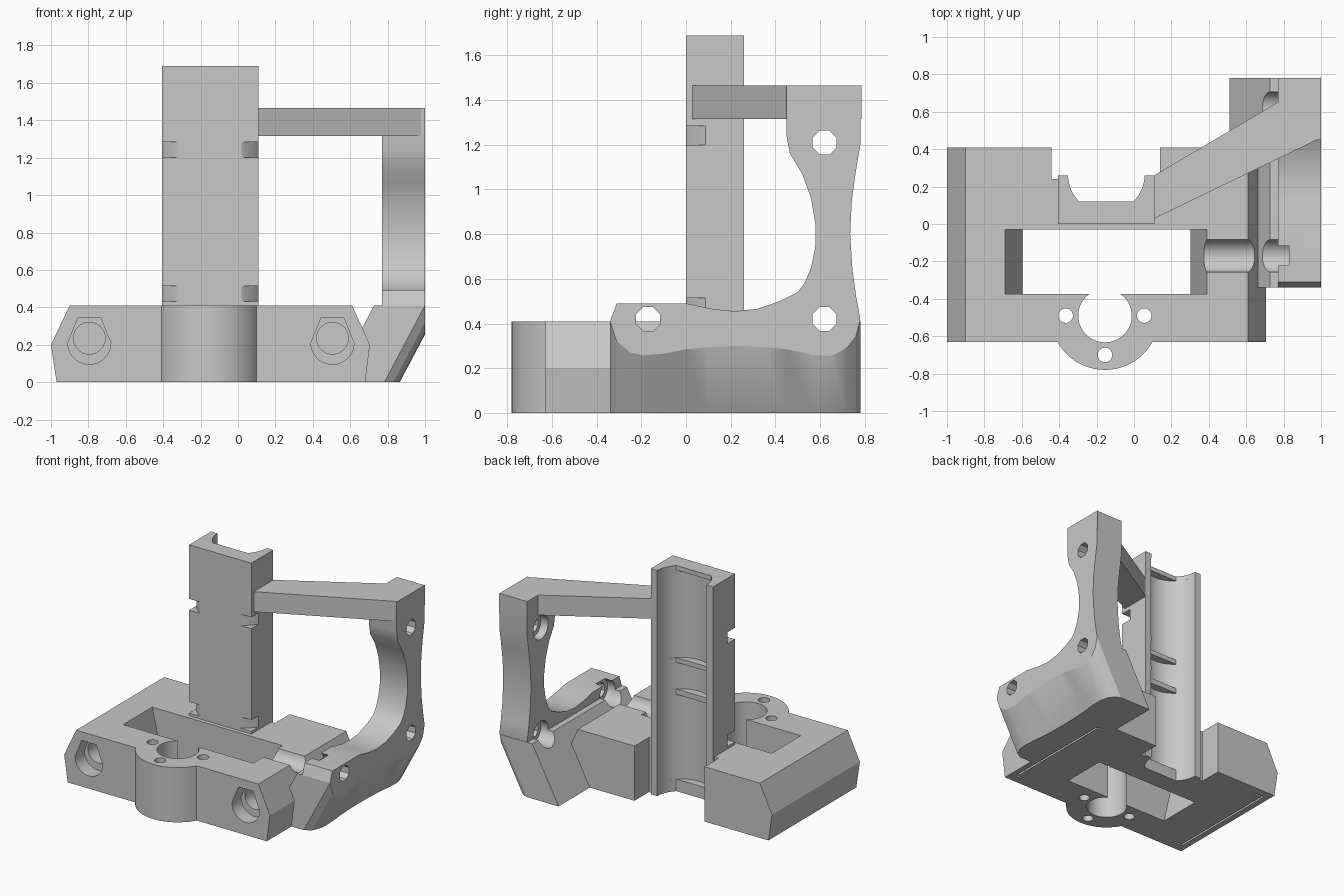
import bpy, bmesh, math
from mathutils import Vector

cube = bpy.data.objects.get("Cube")
if cube:
    bpy.data.objects.remove(cube, do_unlink=True)

grey = bpy.data.materials.new("plain grey")
grey.use_nodes = True
COLOUR = (0.58, 0.58, 0.58, 1)
grey.diffuse_color = COLOUR
grey.node_tree.nodes["Principled BSDF"].inputs["Base Color"].default_value = COLOUR


def prism(name, outline, axis, lo, hi, shear=0.0):
    """Extrude a 2D outline along an axis; shear leans a z prism toward +x."""
    bm = bmesh.new()

    def place(p, t):
        a, b = p
        if axis == "x":
            return Vector((t, a, b))
        if axis == "y":
            return Vector((a, t, b))
        return Vector((a + shear * t, b, t))

    low = [bm.verts.new(place(p, lo)) for p in outline]
    high = [bm.verts.new(place(p, hi)) for p in outline]
    bm.faces.new(low)
    bm.faces.new(high)
    for i in range(len(low)):
        j = (i + 1) % len(low)
        bm.faces.new((low[i], low[j], high[j], high[i]))
    bmesh.ops.recalc_face_normals(bm, faces=bm.faces)
    mesh = bpy.data.meshes.new(name)
    bm.to_mesh(mesh)
    bm.free()
    mesh.materials.append(grey)
    obj = bpy.data.objects.new(name, mesh)
    bpy.context.collection.objects.link(obj)
    return obj


def rect(a0, a1, b0, b1):
    return [(a0, b0), (a1, b0), (a1, b1), (a0, b1)]


def arc(ca, cb, r, start=0, end=360, n=48):
    full = end - start == 360
    steps = n if full else n + 1
    angles = [math.radians(start + (end - start) * i / n) for i in range(steps)]
    return [(ca + r * math.cos(t), cb + r * math.sin(t)) for t in angles]


def boolean(target, tool, operation="DIFFERENCE"):
    mod = target.modifiers.new(operation.lower(), "BOOLEAN")
    mod.object = tool
    mod.operation = operation
    mod.solver = "EXACT"
    bpy.context.view_layer.objects.active = target
    bpy.ops.object.modifier_apply(modifier=mod.name)


def cut(targets, cutters):
    for cutter in cutters:
        for target in targets:
            boolean(target, cutter)
        bpy.data.objects.remove(cutter, do_unlink=True)


# Base block with a round motor boss at the front
CX = -0.148
base = prism("base", [(-0.97, 0), (0.68, 0), (0.705, 0.2), (0.61, 0.41),
                      (-0.90, 0.41), (-1, 0.2)], "y", -0.63, 0.41)
boss = prism("boss", arc(-0.155, -0.49, 0.29, n=64), "z", 0, 0.41)
boolean(base, boss, "UNION")
bpy.data.objects.remove(boss, do_unlink=True)

# Window with sloping ends, and the recess behind the column
cut([base], [
    prism("window_cut", [(-0.585, -0.05), (0.29, -0.05), (0.41, 0.5), (-0.71, 0.5)],
          "y", -0.375, -0.03),
    prism("recess_cut", rect(-0.44, 0.14, 0.24, 0.6), "z", -0.1, 0.6),
    prism("shaft_cut", arc(-0.155, -0.49, 0.143), "z", -0.1, 0.6)])
for k in range(4):
    t = k * math.pi / 2
    hole = arc(-0.155 + 0.21 * math.cos(t), -0.49 + 0.21 * math.sin(t), 0.039, n=20)
    cut([base], [prism("screw_cut", hole, "z", -0.1, 0.6)])

# Rod sockets in the front: round below, roofed above
for x in (-0.795, 0.505):
    socket = arc(x, 0.21, 0.115, 180, 360, 20) + [(x + 0.06, 0.345), (x - 0.06, 0.345)]
    cut([base], [prism("socket_cut", socket, "y", -0.8, -0.52),
                 prism("rod_cut", arc(x, 0.235, 0.085, n=32), "y", -0.6, 0.3)])

# Column with a rear channel, bearing seats and tie grooves
column = prism("column", rect(-0.405, 0.11, 0, 0.26), "z", 0, 1.69)
seat_y, seat_r = 0.265, 0.205
half = math.degrees(math.asin((seat_y - 0.12) / seat_r))
channel = arc(CX, seat_y, seat_r, -half, 180 + half, 40)
cut([column, base], [prism("channel_cut", channel, "z", -0.1, 1.8)])
seats = [(0.09, 0.725), (0.765, 0.965), (1.0, 1.655)]
for lo, hi in seats:
    cut([column, base], [prism("seat_cut", arc(CX, seat_y, seat_r, n=64), "z", lo, hi)])
for z in (0.43, 1.2):
    ring = prism("tie_ring", arc(CX, seat_y, 0.5, n=64), "z", z, z + 0.085)
    core = prism("tie_core", arc(CX, seat_y, 0.314, n=64), "z", z - 0.1, z + 0.2)
    boolean(ring, core)
    bpy.data.objects.remove(core, do_unlink=True)
    cut([column], [ring])

# Side plate with a waisted upright
under = [(-0.34, 0.41), (-0.31, 0.32), (-0.25, 0.27), (-0.19, 0.257), (-0.1, 0.265),
         (0, 0.285), (0.1, 0.295), (0.23, 0.3), (0.35, 0.295), (0.45, 0.285),
         (0.57, 0.26), (0.65, 0.255), (0.72, 0.29), (0.76, 0.34), (0.78, 0.42)]
rear = [(0.762, 0.52), (0.745, 0.64), (0.735, 0.8), (0.742, 0.95), (0.76, 1.08),
        (0.78, 1.2), (0.78, 1.465)]
inner = [(0.45, 1.465), (0.45, 1.24), (0.465, 1.16), (0.52, 1.07), (0.56, 0.96),
         (0.58, 0.84), (0.58, 0.75), (0.56, 0.65), (0.53, 0.58), (0.5, 0.54),
         (0.42, 0.5), (0.32, 0.466), (0.22, 0.455), (0.12, 0.465), (0, 0.49),
         (-0.31, 0.49)]
plate = prism("side_plate", under + rear + inner, "x", 0.77, 1)

# Leaning foot that carries the plate down to the ground
LEAN = 0.53
foot = prism("foot", [(1 - LEAN * z, y) for y, z in under] + [(0.51, 0.78), (0.51, -0.34)],
             "z", 0, 0.41, LEAN)
cut([foot], [prism("trim_cut", rect(1, 1.5, -1, 1), "z", -0.1, 0.6)])

# Screw holes through the plate with head clearance behind
for y, z, start in ((-0.17, 0.42, 0.36), (0.62, 0.42, 0.6), (0.62, 1.21, 0.6)):
    cut([plate, foot, base], [
        prism("bolt_cut", arc(y, z, 0.058, 22.5, 382.5, 8), "x", 0.55, 1.1),
        prism("head_cut", arc(y, z, 0.088, n=24), "x", start, 0.83)])

# Thin slits under the two ends of the base
for x, turn in ((-0.915, 0.07), (0.63, -0.07)):
    slits = [rect(x - 0.008, x + 0.008, -0.56, 0.34)]
    slits += [rect(min(x, x + turn), max(x, x + turn), y - 0.008, y + 0.008)
              for y in (-0.56, 0.34)]
    cut([base, foot], [prism("slit_cut", s, "z", -0.1, 0.06) for s in slits])

# Slanting brace from the column to the plate
brace = prism("brace", [(0.1, 0.025), (1, 0.46), (1, 0.785), (0.97, 0.77), (0.1, 0.255)],
              "z", 1.315, 1.465)

# Smooth the curved walls and keep crisp edges
bpy.ops.object.select_all(action="DESELECT")
for obj in (base, column, plate, foot, brace):
    obj.select_set(True)
bpy.context.view_layer.objects.active = base
bpy.ops.object.shade_smooth_by_angle(angle=math.radians(28))
